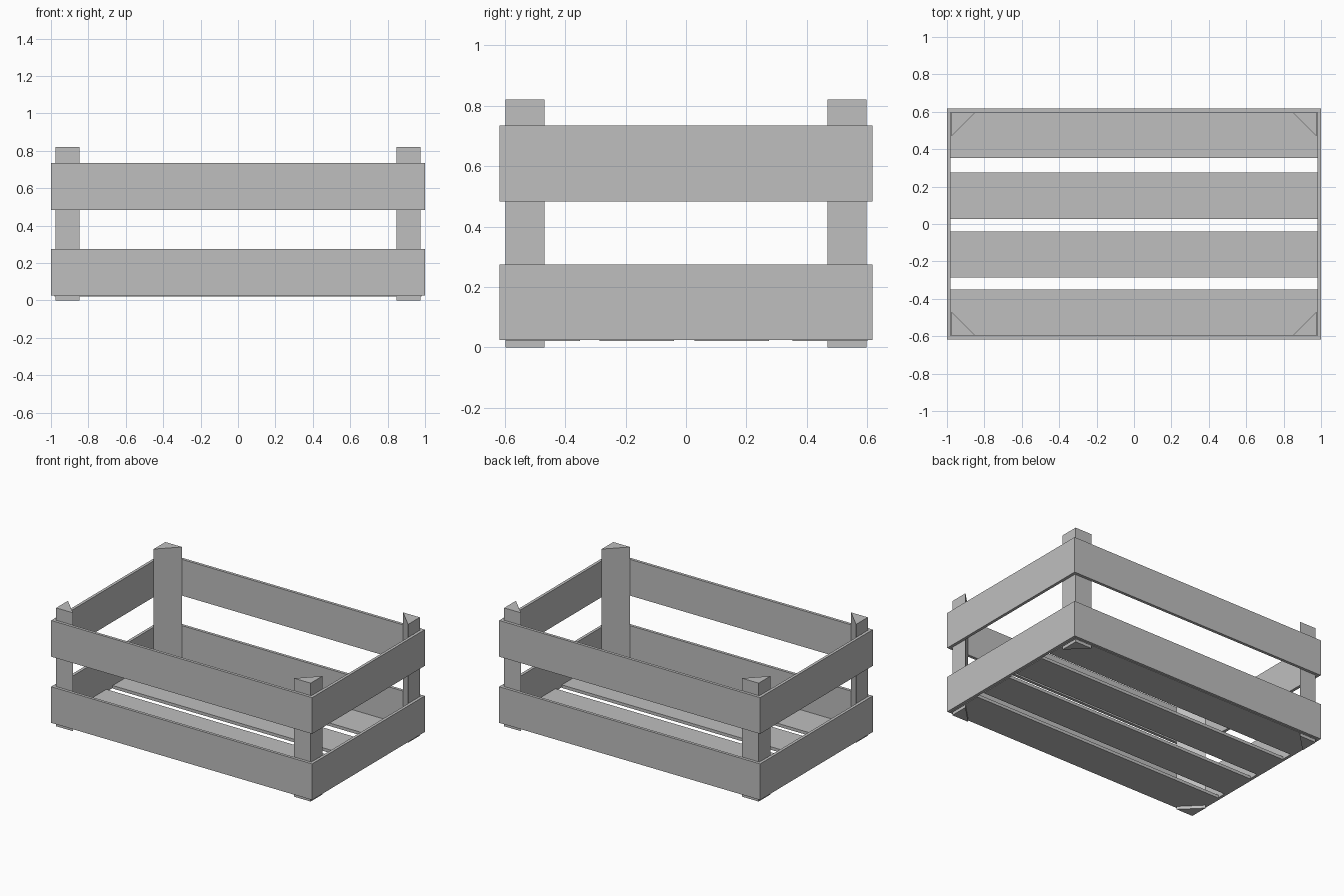
import bpy
import bmesh

cube = bpy.data.objects.get("Cube")
if cube:
    bpy.data.objects.remove(cube, do_unlink=True)

# Plain grey for the whole crate
grey = bpy.data.materials.new("plain grey")
grey.use_nodes = True
color = (0.52, 0.52, 0.52, 1)
grey.diffuse_color = color
grey.node_tree.nodes["Principled BSDF"].inputs["Base Color"].default_value = color


def prism(name, outline, z0, z1):
    """Extrude a flat outline upward from z0 to z1."""
    bm = bmesh.new()
    face = bm.faces.new([bm.verts.new((x, y, z0)) for x, y in outline])
    top = bmesh.ops.extrude_face_region(bm, geom=[face])["geom"]
    bmesh.ops.translate(bm, vec=(0, 0, z1 - z0),
                        verts=[v for v in top if isinstance(v, bmesh.types.BMVert)])
    bmesh.ops.recalc_face_normals(bm, faces=bm.faces)
    mesh = bpy.data.meshes.new(name)
    bm.to_mesh(mesh)
    bm.free()
    mesh.materials.append(grey)
    obj = bpy.data.objects.new(name, mesh)
    bpy.context.collection.objects.link(obj)
    return obj


def board(name, x0, x1, y0, y1, z0, z1):
    return prism(name, [(x0, y0), (x1, y0), (x1, y1), (x0, y1)], z0, z1)


X, Y, T = 1.0, 0.617, 0.02      # half length, half width, board thickness

# Side boards, each overlapping the next one around the crate
for level, z0, z1 in (("lower", 0.025, 0.275), ("upper", 0.483, 0.734)):
    board(f"{level}_front_board", -X + T, X, -Y, -Y + T, z0, z1)
    board(f"{level}_back_board", -X, X - T, Y - T, Y, z0, z1)
    board(f"{level}_left_board", X - T, X, -Y + T, Y, z0, z1)
    board(f"{level}_right_board", -X, -X + T, -Y, Y - T, z0, z1)

# Triangular corner posts
px, py, leg = 0.975, 0.597, 0.128
for side, sx in (("left", 1), ("right", -1)):
    for end, sy in (("front", -1), ("back", 1)):
        prism(f"{end}_{side}_post",
              [(sx * px, sy * py), (sx * (px - leg), sy * py),
               (sx * px, sy * (py - leg))], 0, 0.82)

# Floor slats
for i, y0 in enumerate((-0.597, -0.287, 0.028, 0.353)):
    board(f"floor_slat_{i + 1}", -X + T, X - T, y0, y0 + 0.247, 0.021, 0.042)
